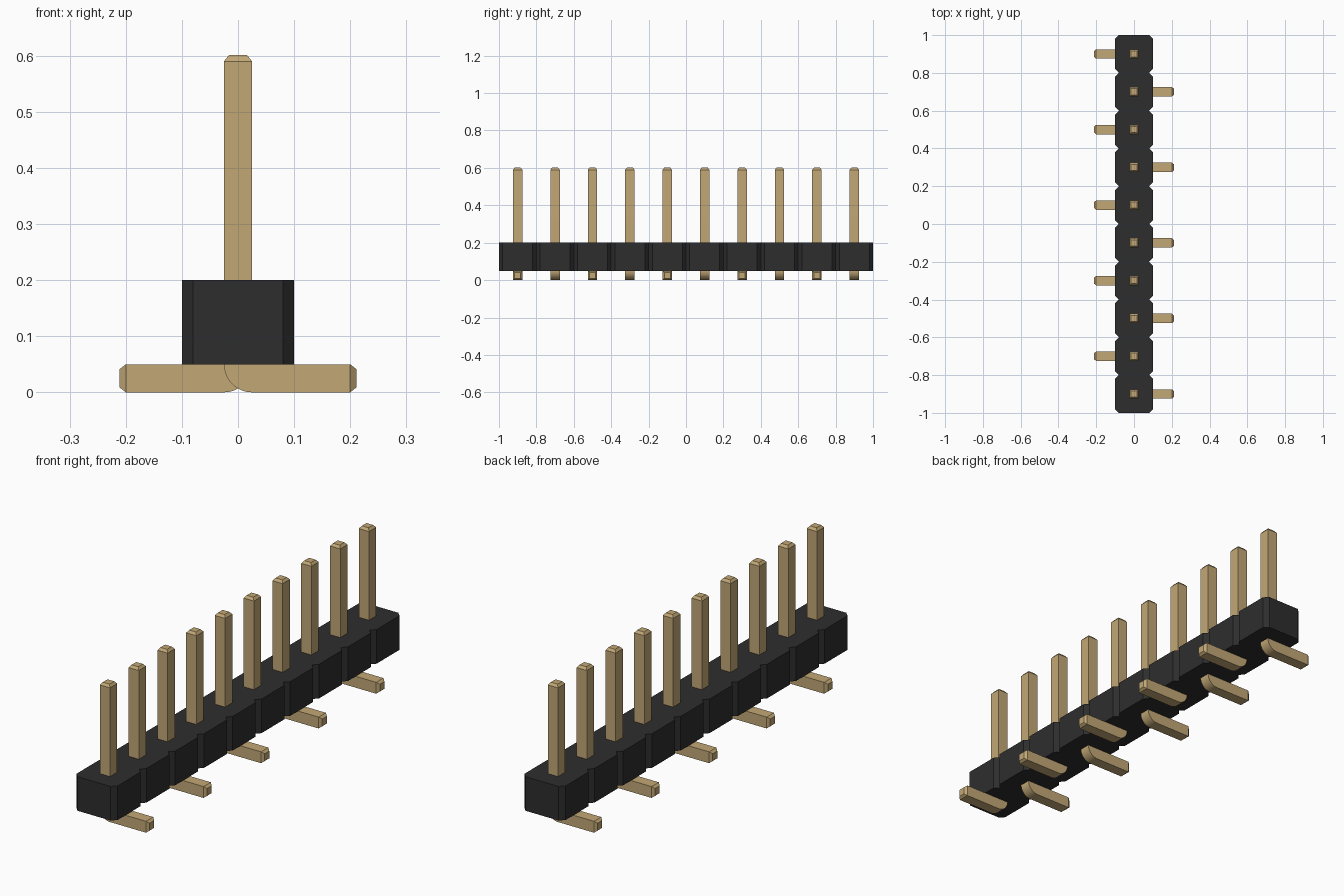
import bpy, bmesh, math
from mathutils import Vector

cube = bpy.data.objects.get("Cube")
if cube:
    bpy.data.objects.remove(cube)

PINS, PITCH = 10, 0.2
HALF_W, HALF_L, CHAMFER = 0.1, 1.0, 0.02
PIN = 0.025          # half thickness of a pin
BEND = 2 * PIN       # outer radius of the bend


def material(name, color, rough):
    m = bpy.data.materials.new(name)
    m.use_nodes = True
    m.diffuse_color = (*color, 1)
    bsdf = m.node_tree.nodes["Principled BSDF"]
    bsdf.inputs["Base Color"].default_value = (*color, 1)
    bsdf.inputs["Roughness"].default_value = rough
    return m


def prism(points, direction):
    """Extrude a closed outline into a solid."""
    bm = bmesh.new()
    face = bm.faces.new([bm.verts.new(p) for p in points])
    ext = bmesh.ops.extrude_face_region(bm, geom=[face])
    verts = [g for g in ext["geom"] if isinstance(g, bmesh.types.BMVert)]
    bmesh.ops.translate(bm, verts=verts, vec=direction)
    bmesh.ops.recalc_face_normals(bm, faces=bm.faces)
    return bm


def finish(bm, name, mat):
    mesh = bpy.data.meshes.new(name)
    bm.to_mesh(mesh)
    bm.free()
    mesh.materials.append(mat)
    obj = bpy.data.objects.new(name, mesh)
    bpy.context.collection.objects.link(obj)
    return obj


black = material("black plastic", (0.027, 0.027, 0.027), 0.6)
gold = material("gold metal", (0.54, 0.39, 0.18), 0.4)

# Housing: a strip of chamfered cells with V notches between them
side = []
for i in range(PINS):
    y0 = -HALF_L + i * PITCH
    side += [(HALF_W - CHAMFER, y0), (HALF_W, y0 + CHAMFER),
             (HALF_W, y0 + PITCH - CHAMFER)]
side.append((HALF_W - CHAMFER, HALF_L))
outline = side + [(-x, -y) for x, y in side]
finish(prism([(x, y, 0.05) for x, y in outline], Vector((0, 0, 0.15))),
       "housing", black)

# Pin: upright post, rounded heel and flat foot, with tapered ends
arc = [(PIN - BEND * math.cos(a), BEND - BEND * math.sin(a))
       for a in (math.pi / 2 * k / 12 for k in range(13))]
profile = [(PIN, 0.59), (-PIN, 0.59)] + arc + [(0.2, 0), (0.2, BEND), (PIN, BEND)]
bm = prism([(x, -PIN, z) for x, z in profile], Vector((0, 2 * PIN, 0)))
tips = [f for f in bm.faces if f.normal.z > 0.9 and f.calc_center_median().z > 0.5
        or f.normal.x > 0.9 and f.calc_center_median().x > 0.1]
bmesh.ops.inset_individual(bm, faces=tips, thickness=PIN / 2, depth=0.011)
first = finish(bm, "pin_1", gold)
bpy.ops.object.select_all(action="DESELECT")
first.select_set(True)
bpy.context.view_layer.objects.active = first
bpy.ops.object.shade_smooth_by_angle(angle=math.radians(25))

# Row of pins, feet alternating right and left
for i in range(PINS):
    pin = first
    if i:
        pin = bpy.data.objects.new(f"pin_{i + 1}", first.data)
        bpy.context.collection.objects.link(pin)
    pin.location.y = -HALF_L + PITCH * (i + 0.5)
    pin.rotation_euler.z = math.pi * (i % 2)
